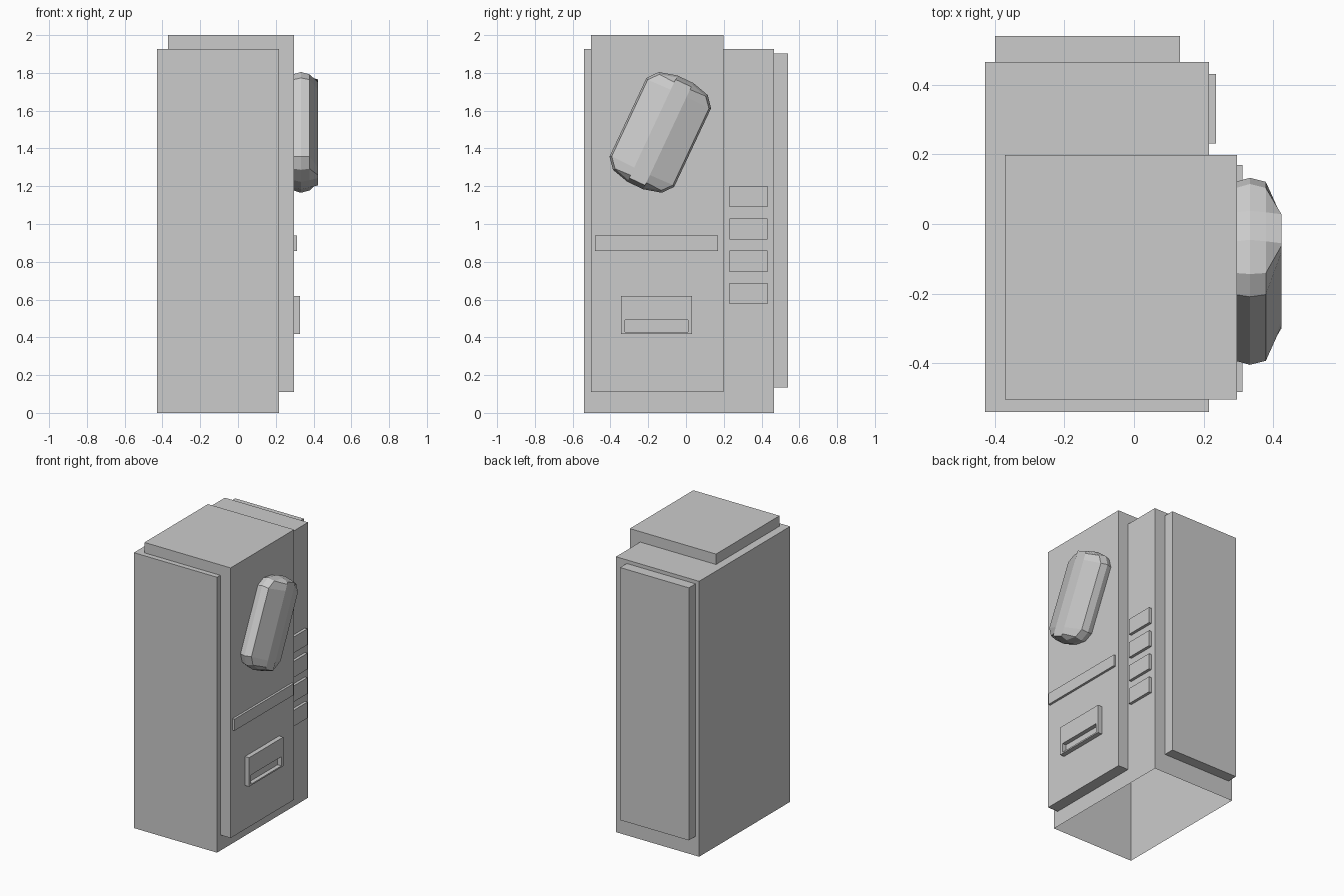
import bpy, bmesh
from mathutils import Vector

if "Cube" in bpy.data.objects:
    bpy.data.objects.remove(bpy.data.objects["Cube"])


def finish(name, bm):
    bmesh.ops.recalc_face_normals(bm, faces=bm.faces)
    mesh = bpy.data.meshes.new(name)
    bm.to_mesh(mesh)
    bm.free()
    obj = bpy.data.objects.new(name, mesh)
    bpy.context.collection.objects.link(obj)
    return obj


def box(name, x, y, z, open_side=None):
    """Box from min/max pairs; open_side is the direction of a face to leave out."""
    bm = bmesh.new()
    bmesh.ops.create_cube(bm, size=1)
    if open_side:
        d = Vector(open_side)
        gone = [f for f in bm.faces if f.normal.dot(d) > 0.9]
        bmesh.ops.delete(bm, geom=gone, context='FACES')
    for v in bm.verts:
        v.co = [r[0] if c < 0 else r[1] for c, r in zip(v.co, (x, y, z))]
    return finish(name, bm)


BODY_X, PANEL_X = 0.216, 0.296

# Cabinet shell, open underneath, and the slab on its back
box("cabinet", (-0.428, BODY_X), (-0.54, 0.466), (0, 1.927), (0, 0, -1))
box("back_slab", (-0.40, 0.132), (0.466, 0.54), (0.135, 1.902), (0, -1, 0))

# Door slab with the top cap: one L-shaped profile extruded along y
profile = [(BODY_X, 1.927), (-0.371, 1.927), (-0.371, 2.0),
           (PANEL_X, 2.0), (PANEL_X, 0.11), (BODY_X, 0.11)]
bm = bmesh.new()
a, b = [[bm.verts.new((x, y, z)) for x, z in profile] for y in (-0.504, 0.198)]
bm.faces.new(a)
bm.faces.new(b)
for i in range(1, 5):
    bm.faces.new((a[i], a[i + 1], b[i + 1], b[i]))
finish("door_and_top_cap", bm)

# Column of four selection buttons
for i in range(4):
    z = 0.576 + i * 0.171
    box(f"button_{i + 1}", (BODY_X, 0.236), (0.231, 0.431), (z, z + 0.112), (-1, 0, 0))

# Trim strip across the door
box("trim_strip", (PANEL_X, 0.312), (-0.483, 0.17), (0.857, 0.938), (-1, 0, 0))

# Dispenser tray with a recessed slot
tray = box("dispenser_tray", (0.285, 0.328), (-0.345, 0.032), (0.417, 0.62))
slot = box("slot_cutter", (0.299, 0.36), (-0.322, 0.011), (0.427, 0.491))
slot.hide_render = True
slot.hide_viewport = True
mod = tray.modifiers.new("slot", 'BOOLEAN')
mod.operation = 'DIFFERENCE'
mod.solver = 'EXACT'
mod.object = slot

# Tilted faceted can on the door: corner outlines (across, along) lofted along x
outer = [(0.189, 0.230), (0.143, 0.286), (0.046, 0.311)]
inner = [(0.179, 0.224), (0.135, 0.276), (0.046, 0.301)]
crest = [(0.046, 0.228), (0.046, 0.272), (0.046, 0.288)]
levels = [(0.292, inner), (0.333, outer), (0.379, inner), (0.424, crest)]
axis_u, axis_w = Vector((0, 0.425, 0.905)), Vector((0, 0.905, -0.425))
bm = bmesh.new()
rings = []
for x, corner in levels:
    loop = (corner + [(-w, u) for w, u in reversed(corner)]
            + [(-w, -u) for w, u in corner] + [(w, -u) for w, u in reversed(corner)])
    centre = Vector((x, -0.136, 1.485))
    rings.append([bm.verts.new(centre + axis_w * w + axis_u * u) for w, u in loop])
for r, s in zip(rings, rings[1:]):
    for i in range(12):
        j = (i + 1) % 12
        bm.faces.new((r[i], r[j], s[j], s[i]))
bm.faces.new(rings[-1])
bm.faces.new(rings[0])
finish("display_can", bm)
